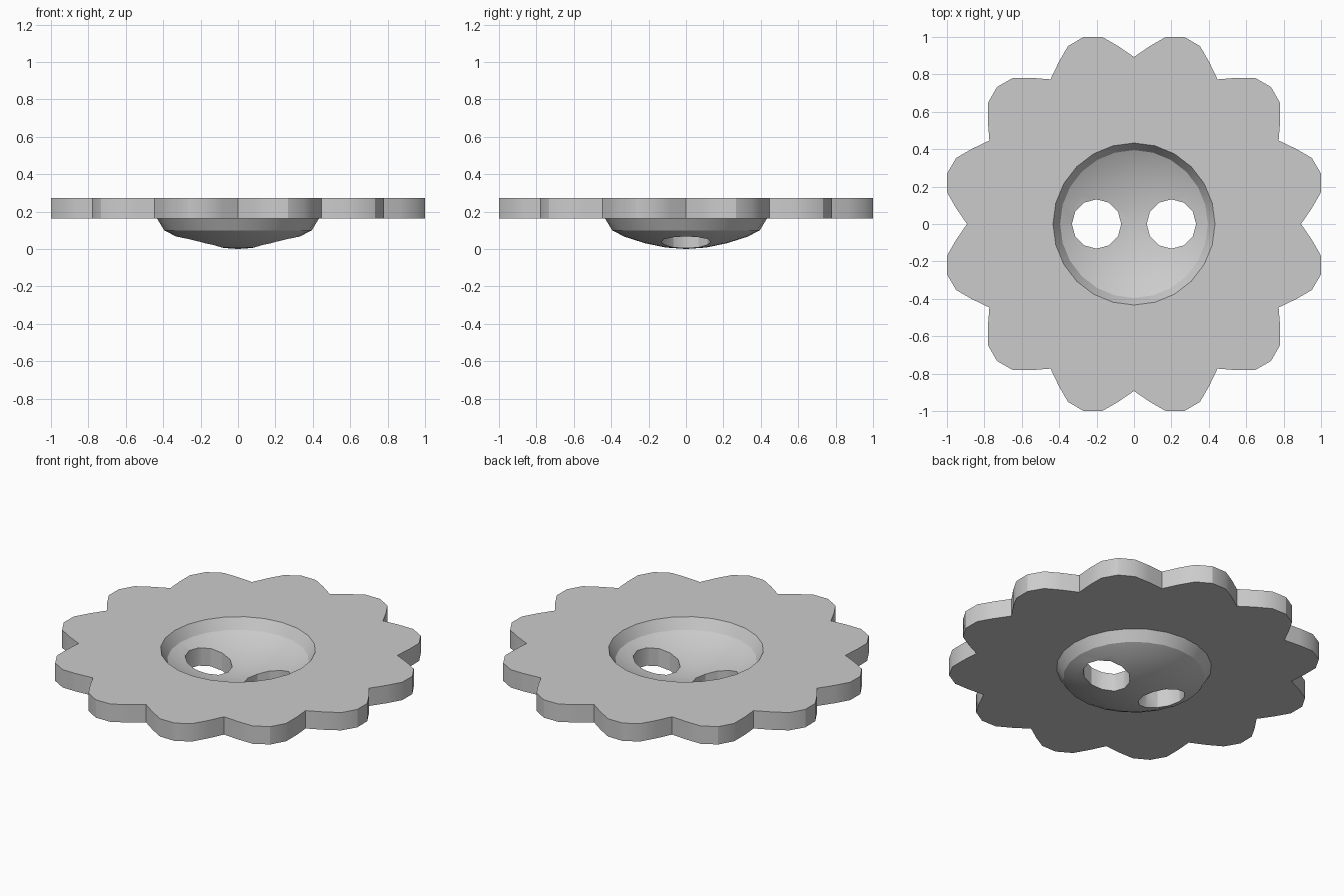
import bpy, bmesh, math

cube = bpy.data.objects.get("Cube")
if cube:
    bpy.data.objects.remove(cube, do_unlink=True)

mat = bpy.data.materials.new("plain grey")
mat.use_nodes = True
GREY = (0.6, 0.6, 0.6, 1)
mat.diffuse_color = GREY
mat.node_tree.nodes["Principled BSDF"].inputs["Base Color"].default_value = GREY

SEG, PETALS = 24, 12
THICK, Z_BOTTOM = 0.11, 0.163
# half a petal from valley to tip: (degrees, radius)
HALF = [(0, 0.893), (5.1, 0.955), (9.64, 1.0143), (15, 1.036)]
PETAL = HALF + [(30 - a, r) for a, r in HALF[-2:0:-1]]
# dished centre, underside from rim to middle: (radius, height)
DISH = [(0.433, Z_BOTTOM), (0.395, 0.10), (0.33, 0.066), (0.22, 0.031), (0.11, 0.008)]


def polar(deg, r, z):
    a = math.radians(deg)
    return (r * math.cos(a), r * math.sin(a), z)


def surface(bm, lift):
    """One skin of the flower: dished centre plus flat petals; returns the outline."""
    rings = [[bm.verts.new(polar(i * 360 / SEG, r, z + lift)) for i in range(SEG)]
             for r, z in DISH]
    centre = bm.verts.new((0, 0, lift))
    outline = [bm.verts.new(polar(p * 30 + a, r, Z_BOTTOM + lift))
               for p in range(PETALS) for a, r in PETAL]
    n = len(outline)
    for i in range(SEG):
        j = (i + 1) % SEG
        # flat sector from the dish rim to half a petal
        bm.faces.new([rings[0][i]] + [outline[(3 * i + k) % n] for k in range(4)]
                     + [rings[0][j]])
        for a, b in zip(rings, rings[1:]):
            bm.faces.new((a[i], a[j], b[j], b[i]))
        bm.faces.new((rings[-1][i], rings[-1][j], centre))
    return outline


# flower plate with dished centre
bm = bmesh.new()
low, high = surface(bm, 0), surface(bm, THICK)
for i in range(len(low)):
    j = (i + 1) % len(low)
    bm.faces.new((low[i], low[j], high[j], high[i]))
bmesh.ops.recalc_face_normals(bm, faces=bm.faces)
mesh = bpy.data.meshes.new("flower_plate")
bm.to_mesh(mesh)
bm.free()
plate = bpy.data.objects.new("flower_plate", mesh)
bpy.context.collection.objects.link(plate)
mesh.materials.append(mat)

# two round holes through the dish
for side in (-1, 1):
    bpy.ops.mesh.primitive_cylinder_add(vertices=12, radius=0.132, depth=1,
                                        location=(side * 0.2, 0, 0.1))
    cutter = bpy.context.object
    cutter.name = "hole_cutter"
    cutter.hide_render = True
    cutter.data.materials.append(mat)
    mod = plate.modifiers.new("hole", 'BOOLEAN')
    mod.operation, mod.solver, mod.object = 'DIFFERENCE', 'EXACT', cutter
    bpy.ops.object.select_all(action='DESELECT')
    plate.select_set(True)
    bpy.context.view_layer.objects.active = plate
    bpy.ops.object.modifier_apply(modifier=mod.name)
    bpy.data.objects.remove(cutter, do_unlink=True)

bpy.ops.object.shade_smooth_by_angle(angle=math.radians(30))
